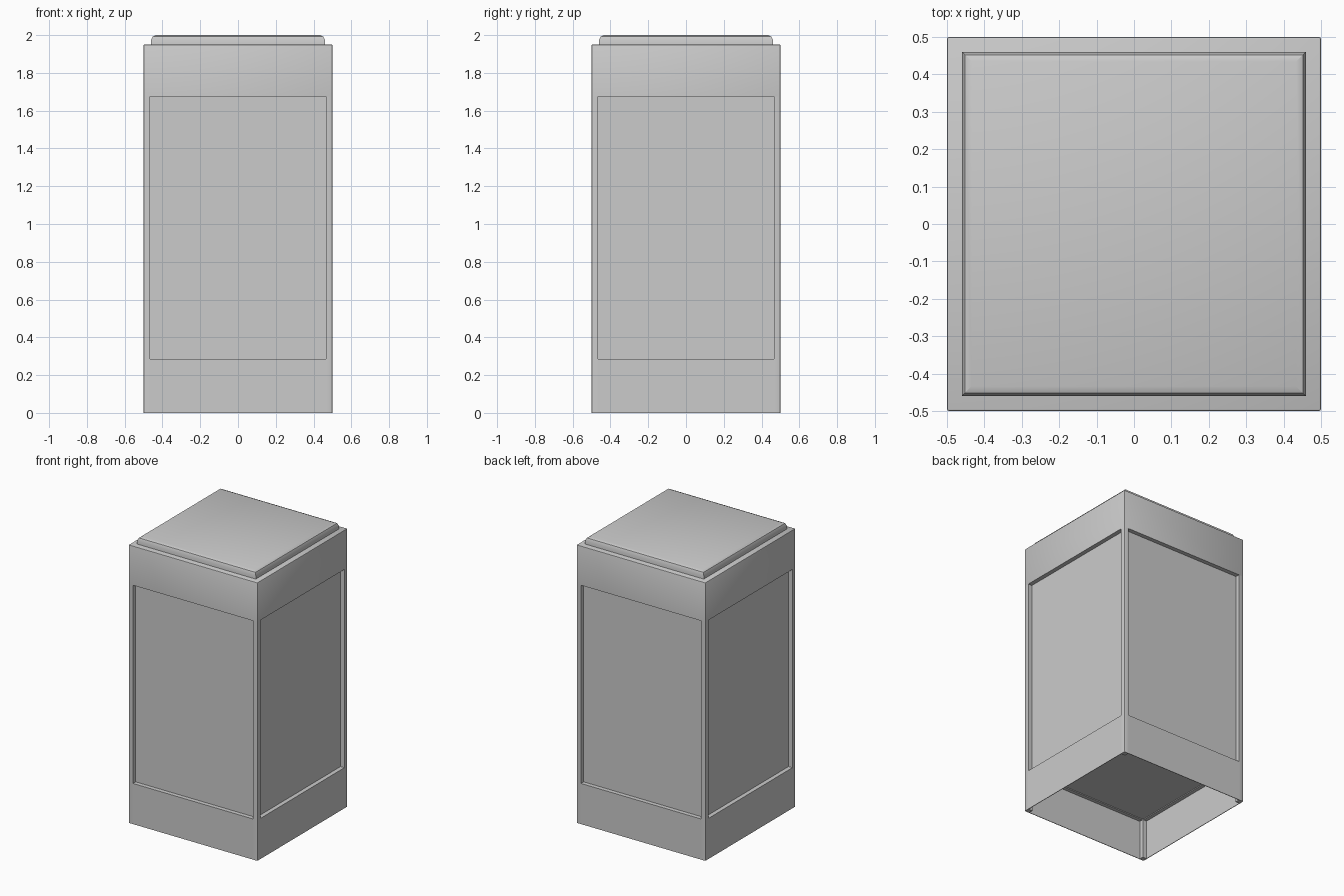
import bpy, bmesh
from mathutils import Matrix
from math import pi

if "Cube" in bpy.data.objects:
    bpy.data.objects.remove(bpy.data.objects["Cube"])

H = 0.5            # half width of the body
P = 0.465          # inner edge of the corner posts
R = 0.47           # recessed panel plane
Z0, Z1, Z2 = 0.285, 1.675, 1.95


def box(name, lo, hi, pick=None, bevel=0.006, segments=2, turn=0.0):
    """Box from corner lo to corner hi; edges accepted by pick are rounded."""
    bm = bmesh.new()
    bmesh.ops.create_cube(bm, size=1)
    for v in bm.verts:
        v.co = [(lo[i] + hi[i]) / 2 + v.co[i] * (hi[i] - lo[i]) for i in range(3)]
    if pick:
        edges = [e for e in bm.edges if pick((e.verts[0].co + e.verts[1].co) / 2)]
        bmesh.ops.bevel(bm, geom=edges, offset=bevel, segments=segments,
                        profile=0.5, affect='EDGES')
    bmesh.ops.rotate(bm, verts=bm.verts, cent=(0, 0, 0), matrix=Matrix.Rotation(turn, 3, 'Z'))
    mesh = bpy.data.meshes.new(name)
    bm.to_mesh(mesh)
    bm.free()
    ob = bpy.data.objects.new(name, mesh)
    bpy.context.collection.objects.link(ob)
    bpy.ops.object.select_all(action='DESELECT')
    ob.select_set(True)
    bpy.context.view_layer.objects.active = ob
    bpy.ops.object.shade_smooth_by_angle()
    return ob


def outer_corner(m):
    return m.x < -H + 0.001 and m.y < -H + 0.001


# recessed side panels, closed underneath
box("panel_core", (-R, -R, Z0), (R, R, Z1))

# solid upper band with softened top rim and corners
box("upper_band", (-H, -H, Z1), (H, H, Z2),
    lambda m: m.z > Z2 - 0.001 or abs(m.x * m.y) > H * H - 0.001)

# raised lid with chamfered top
box("lid", (-0.46, -0.46, Z2 - 0.01), (0.46, 0.46, 2.0),
    lambda m: m.z > 1.999, bevel=0.026)

# four corner posts and the thin hollow skirt between them
for i in range(4):
    a = i * pi / 2
    box(f"corner_post_{i + 1}", (-H, -H, 0), (-P, -P, Z1), outer_corner, turn=a)
    box(f"skirt_{i + 1}", (-P, -H, 0), (P, -H + 0.004, Z0), turn=a)
    box(f"skirt_ledge_{i + 1}", (-P, -H + 0.004, Z0 - 0.006), (P, -R, Z0), turn=a)
